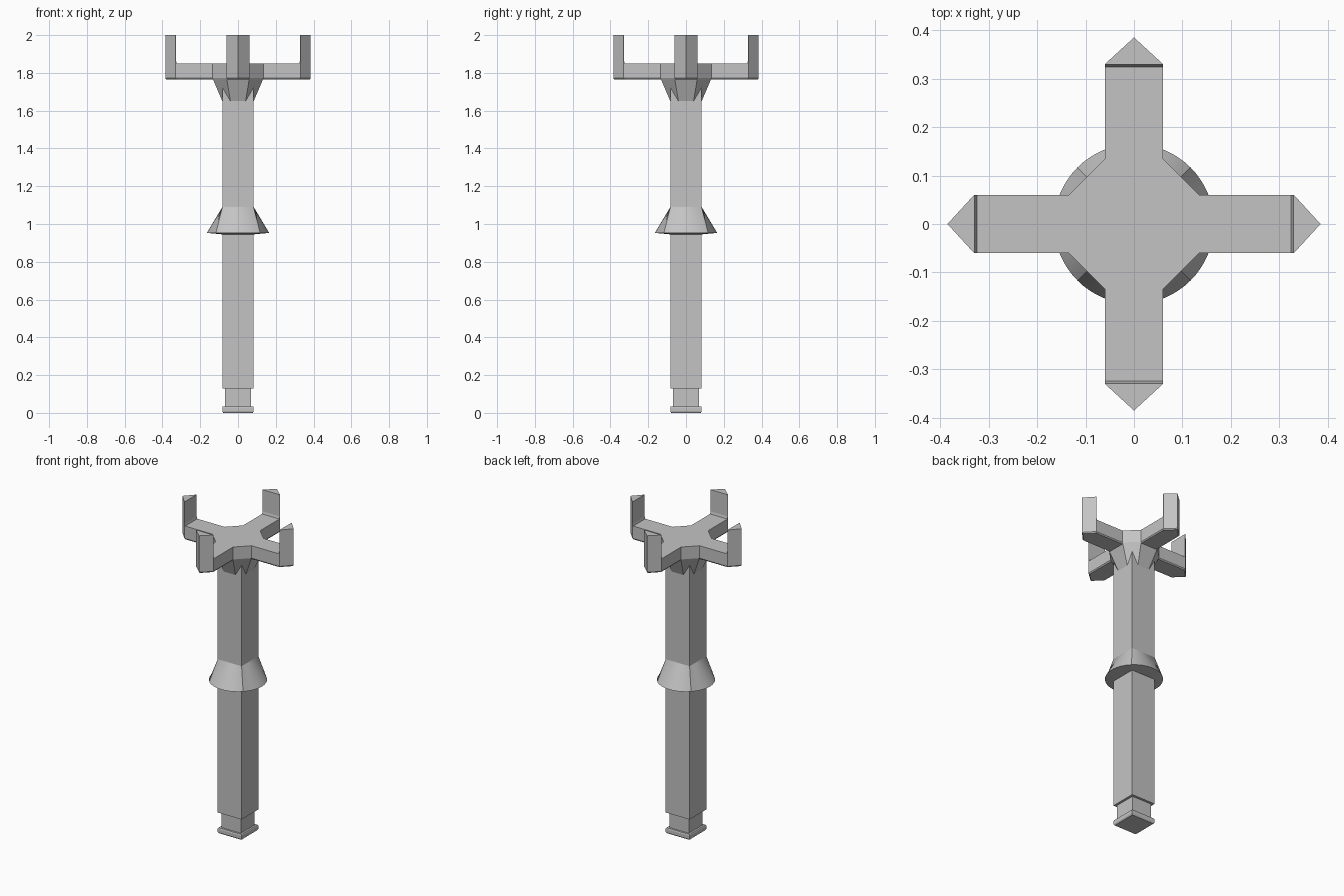
import bpy
from math import cos, sin, pi

cube = bpy.data.objects.get("Cube")
if cube:
    bpy.data.objects.remove(cube)

grey = bpy.data.materials.new("plain_grey")
grey.use_nodes = True
COLOUR = (0.55, 0.55, 0.55, 1)
grey.diffuse_color = COLOUR
grey.node_tree.nodes["Principled BSDF"].inputs["Base Color"].default_value = COLOUR


def loft(name, rings):
    """Skin a stack of (outline, height) rings and cap both ends."""
    n = len(rings[0][0])
    verts = [(x, y, z) for outline, z in rings for x, y in outline]
    faces = [tuple(reversed(range(n))), tuple(range(len(verts) - n, len(verts)))]
    for r in range(len(rings) - 1):
        a, b = r * n, (r + 1) * n
        faces += [(a + i, a + (i + 1) % n, b + (i + 1) % n, b + i) for i in range(n)]
    mesh = bpy.data.meshes.new(name)
    mesh.from_pydata(verts, [], faces)
    mesh.materials.append(grey)
    obj = bpy.data.objects.new(name, mesh)
    bpy.context.collection.objects.link(obj)
    return obj


def quarter_turn(points, times):
    for _ in range(times):
        points = [(-y, x) for x, y in points]
    return points


def four_fold(points):
    return [p for k in range(4) for p in quarter_turn(points, k)]


def square(h):
    return four_fold([(h, -h)])


# Square post with a stepped foot
HALF = 0.083
loft("foot", [(square(0.078), 0), (square(HALF), 0.008),
              (square(HALF), 0.028), (square(0.08), 0.034)])
loft("neck", [(square(0.068), 0.03), (square(0.068), 0.14)])
loft("post", [(square(HALF), 0.13), (square(HALF), 1.78)])

# Round collar blending up into the square post
N = 64
circle = [(cos(2 * pi * i / N), sin(2 * pi * i / N)) for i in range(N)]
rim = [(0.165 * x, 0.165 * y) for x, y in circle]
squared = [(HALF * x / max(abs(x), abs(y)), HALF * y / max(abs(x), abs(y)))
           for x, y in circle]
collar = loft("collar", [(squared, 0.945), (rim, 0.953), (squared, 1.09)])
bpy.ops.object.select_all(action="DESELECT")
collar.select_set(True)
bpy.context.view_layer.objects.active = collar
bpy.ops.object.shade_smooth_by_angle()

# Flare that supports the crosspiece
loft("flare", [(four_fold([(HALF, -0.04), (HALF, 0.04)]), 1.65),
               (four_fold([(0.135, -0.06), (0.135, 0.06)]), 1.772)])


# Four-armed crosspiece with pointed ends
def cross(inset):
    w = 0.06 - inset
    return four_fold([(0.135, -w), (0.33 - inset, -w), (0.385 - inset, 0),
                      (0.33 - inset, w), (0.135, w)])


loft("crosspiece", [(cross(0.005), 1.765), (cross(0), 1.772), (cross(0), 1.85)])

# Upright prongs on the arm ends, slightly filleted at the inner base
for k, side in enumerate(["left", "back", "right", "front"]):
    def prong(inner):
        return quarter_turn([(inner, -0.06), (0.33, -0.06), (0.385, 0),
                             (0.33, 0.06), (inner, 0.06)], k)
    loft(side + "_prong", [(prong(0.323), 1.845), (prong(0.328), 1.865),
                           (prong(0.329), 2.0)])
